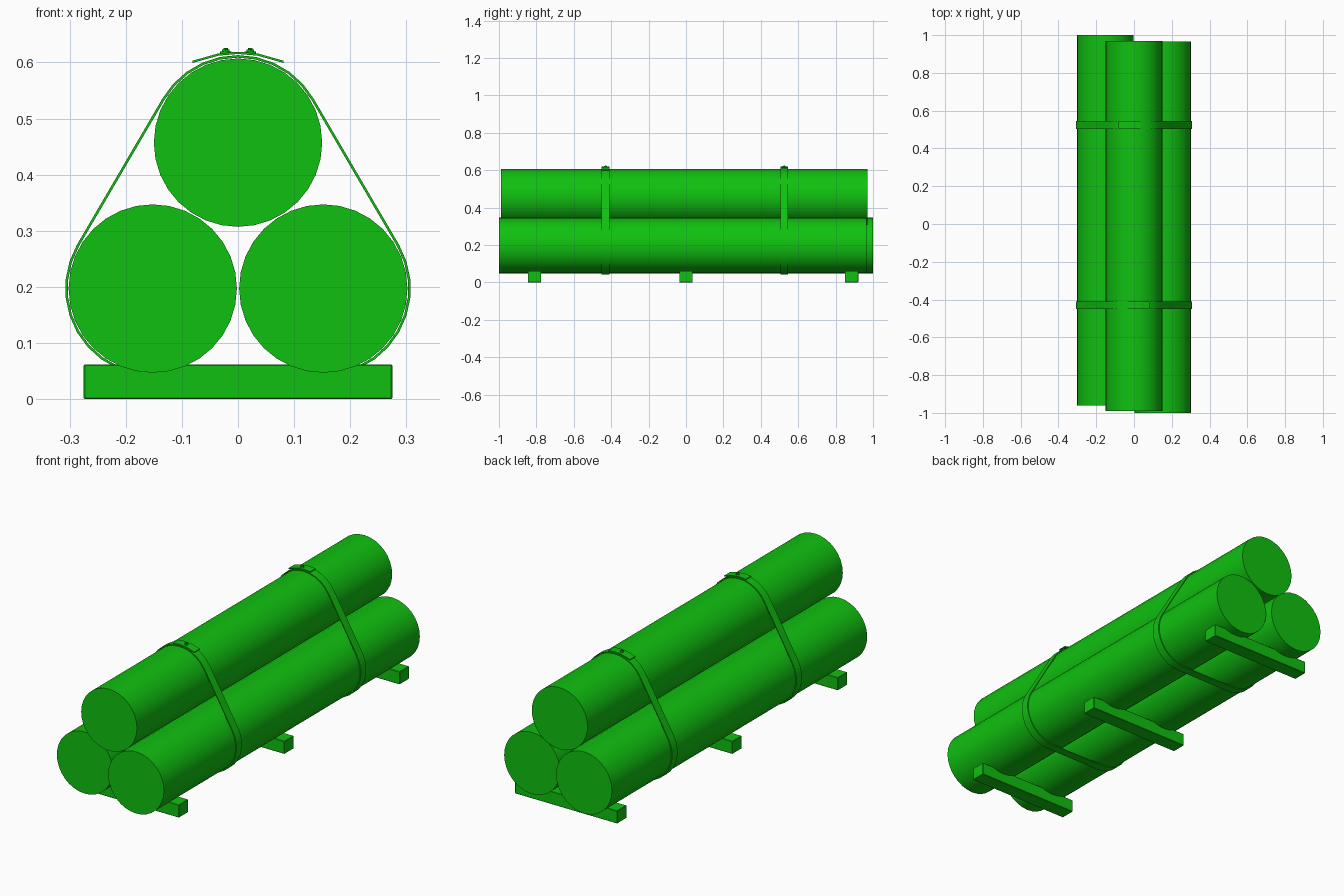
import bpy
import bmesh
from math import radians, sin, cos, pi

cube = bpy.data.objects.get("Cube")
if cube:
    bpy.data.objects.remove(cube, do_unlink=True)

green = bpy.data.materials.new("green")
green.use_nodes = True
colour = (0.005, 0.53, 0.005, 1)
green.diffuse_color = colour
green.node_tree.nodes["Principled BSDF"].inputs["Base Color"].default_value = colour

R = 0.15
LOW_X, LOW_Z, TOP_Z = 0.152, 0.197, 0.457


def finish(name, bm, smooth=None):
    bmesh.ops.recalc_face_normals(bm, faces=bm.faces)
    mesh = bpy.data.meshes.new(name)
    bm.to_mesh(mesh)
    bm.free()
    mesh.materials.append(green)
    obj = bpy.data.objects.new(name, mesh)
    bpy.context.collection.objects.link(obj)
    if smooth:
        bpy.ops.object.select_all(action='DESELECT')
        obj.select_set(True)
        bpy.context.view_layer.objects.active = obj
        bpy.ops.object.shade_smooth_by_angle(angle=radians(smooth))
    return obj


def prism(name, outline, y0, y1, smooth=None):
    """Extrude an x/z outline along y."""
    bm = bmesh.new()
    face = bm.faces.new([bm.verts.new((x, y0, z)) for x, z in outline])
    ext = bmesh.ops.extrude_face_region(bm, geom=[face])
    verts = [v for v in ext["geom"] if isinstance(v, bmesh.types.BMVert)]
    bmesh.ops.translate(bm, verts=verts, vec=(0, y1 - y0, 0))
    return finish(name, bm, smooth)


def arc(cx, cz, r, a0, a1, n):
    angles = [radians(a0 + (a1 - a0) * i / n) for i in range(n + 1)]
    return [(cx + r * cos(a), cz + r * sin(a)) for a in angles]


def band_path(r):
    """Closed outline wrapped tightly round the three logs."""
    return (arc(0, TOP_Z, r, 30, 150, 10) + arc(-LOW_X, LOW_Z, r, 150, 270, 10)
            + arc(LOW_X, LOW_Z, r, 270, 390, 10))


def band(name, y, width):
    bm = bmesh.new()
    rings = [[bm.verts.new((x, y + side * width / 2, z)) for x, z in band_path(r)]
             for r, side in ((0.1515, -1), (0.156, -1), (0.156, 1), (0.1515, 1))]
    n = len(rings[0])
    for k in range(4):
        a, b = rings[k], rings[(k + 1) % 4]
        for i in range(n):
            j = (i + 1) % n
            bm.faces.new((a[i], a[j], b[j], b[i]))
    finish(name, bm, 30)


def bolt(name, x, y, z):
    bm = bmesh.new()
    # washer, hexagonal head and shank tip
    for sides, r, h0, h1 in ((12, 0.010, 0, 0.003), (6, 0.008, 0.003, 0.007), (8, 0.004, 0.007, 0.010)):
        made = bmesh.ops.create_cone(bm, cap_ends=True, segments=sides,
                                     radius1=r, radius2=r, depth=h1 - h0)
        bmesh.ops.translate(bm, verts=made["verts"], vec=(x, y, z + (h0 + h1) / 2))
    finish(name, bm)


# Logs
for name, x, z, y0, y1 in (("log_right", -LOW_X, LOW_Z, -0.96, 1.0),
                           ("log_left", LOW_X, LOW_Z, -1.0, 0.965),
                           ("log_top", 0, TOP_Z, -0.99, 0.97)):
    prism(name, arc(x, z, R, 0, 348.75, 31), y0, y1, 40)

# Sleepers with slightly eased edges
for name, y in (("front", -0.81), ("middle", 0.0), ("back", 0.885)):
    sleeper = prism("sleeper_" + name, [(-0.275, 0), (0.275, 0), (0.275, 0.062), (-0.275, 0.062)],
                    y - 0.036, y + 0.036)
    ease = sleeper.modifiers.new("eased_edges", 'BEVEL')
    ease.width = 0.002
    ease.segments = 1

# Straps, each with an overlapping tail and a bolt
for name, y, s in (("front", -0.43, 1), ("back", 0.525, -1)):
    band("strap_" + name, y, 0.042)
    path = [(-0.035, 0.612), (0.0, 0.615), (0.035, 0.612), (0.081, 0.599)]
    outline = path + [(x, z + 0.004) for x, z in reversed(path)]
    prism("strap_tail_" + name, [(s * x, z) for x, z in outline], y - 0.021, y + 0.021)
    bolt("strap_bolt_" + name, s * 0.022, y, 0.616)
